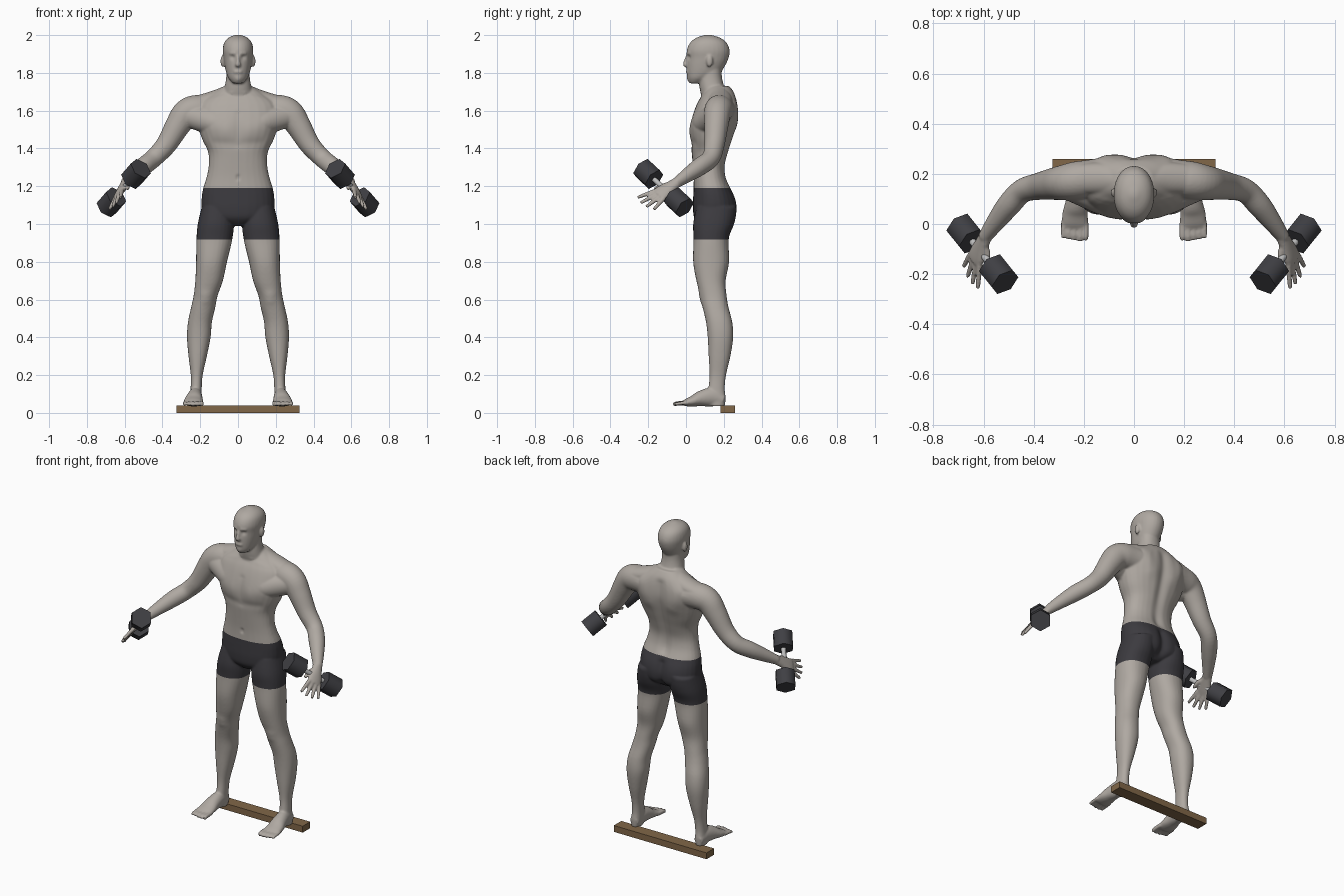
import bpy, bmesh, math
from mathutils import Vector, Matrix

cube = bpy.data.objects.get("Cube")
if cube:
    bpy.data.objects.remove(cube)


def material(name, r, g, b):
    mat = bpy.data.materials.new(name)
    mat.use_nodes = True
    mat.diffuse_color = (r, g, b, 1)
    mat.node_tree.nodes["Principled BSDF"].inputs["Base Color"].default_value = (r, g, b, 1)
    return mat


skin = material("grey skin", .43, .395, .36)
cloth = material("dark shorts", .045, .043, .05)
iron = material("dark iron", .05, .05, .057)
steel = material("light steel", .5, .5, .5)
wood = material("brown wood", .22, .135, .065)


def add_object(name, bm, *mats):
    mesh = bpy.data.meshes.new(name)
    bmesh.ops.recalc_face_normals(bm, faces=bm.faces[:])
    bm.to_mesh(mesh)
    bm.free()
    for mat in mats:
        mesh.materials.append(mat)
    obj = bpy.data.objects.new(name, mesh)
    bpy.context.collection.objects.link(obj)
    return obj


def spline(rows, steps=5):
    """Smoothly interpolate rows of numbers."""
    out = []
    last = len(rows) - 1
    for i in range(last):
        quad = list(zip(rows[max(i - 1, 0)], rows[i], rows[i + 1], rows[min(i + 2, last)]))
        for k in range(steps):
            t = k / steps
            out.append([b + .5 * t * (c - a + t * (2 * a - 5 * b + 4 * c - d
                        + t * (3 * (b - c) + d - a))) for a, b, c, d in quad])
    out.append(list(rows[last]))
    return out


def power(value, p):
    return math.copysign(abs(value) ** p, value)


def loft(bm, rings):
    """Skin a closed tube over (centre, axis_u, axis_v, roundness) rings."""
    count = 28
    angles = [math.tau * k / count for k in range(count)]
    loops = [[bm.verts.new(c + u * power(math.cos(a), p) + v * power(math.sin(a), p))
              for a in angles] for c, u, v, p in rings]
    for low, high in zip(loops, loops[1:]):
        for k in range(count):
            j = (k + 1) % count
            bm.faces.new((low[k], low[j], high[j], high[k]))
    bm.faces.new(loops[0])
    bm.faces.new(loops[-1])


def column(bm, rows, side=1, p=.9):
    """Level sections given as height, x range and y range."""
    loft(bm, [(Vector((side * (x0 + x1) / 2, (y0 + y1) / 2, z)),
               Vector(((x1 - x0) / 2, 0, 0)), Vector((0, (y1 - y0) / 2, 0)), p)
              for z, x0, x1, y0, y1 in spline(rows)])


def trunk(bm, rows, p=.9):
    column(bm, [(z, -half, half, y0, y1) for z, y0, y1, half in rows], 1, p)


def tube(bm, rows, side, ref):
    """Sections across a path: x, y, z, radius along ref, other radius."""
    rows = [(side * r[0], *r[1:]) for r in spline(rows)]
    ref = Vector((side * ref[0], ref[1], ref[2]))
    points = [Vector(r[:3]) for r in rows]
    rings = []
    for i, row in enumerate(rows):
        t = (points[min(i + 1, len(rows) - 1)] - points[max(i - 1, 0)]).normalized()
        u = (ref - t * ref.dot(t)).normalized()
        rings.append((points[i], u * row[3], t.cross(u) * row[4], 1))
    loft(bm, rings)


# Torso, neck and head
body = bmesh.new()
trunk(body, [(.99, .08, .2, .04), (1.03, .045, .25, .16), (1.08, .037, .262, .19),
             (1.14, .038, .253, .192), (1.19, .04, .235, .184), (1.25, .04, .212, .166),
             (1.31, .036, .207, .155), (1.38, .03, .225, .158), (1.45, .024, .247, .19),
             (1.52, .026, .265, .212), (1.58, .037, .275, .222), (1.64, .06, .272, .205),
             (1.69, .09, .258, .14), (1.73, .11, .23, .075)], .85)
trunk(body, [(1.64, .09, .24, .09), (1.72, .072, .205, .072),
             (1.78, .07, .19, .062), (1.84, .08, .19, .06)])
trunk(body, [(1.745, .02, .08, .026), (1.77, .01, .13, .049), (1.8, .005, .18, .062),
             (1.84, .004, .208, .071), (1.88, .006, .226, .077), (1.92, .004, .231, .081),
             (1.96, .022, .215, .073), (1.986, .055, .18, .05), (2.002, .105, .13, .012)], .96)
tube(body, [(0, .008, 1.892, .008, .008), (0, -.002, 1.865, .009, .009),
            (0, -.004, 1.845, .015, .012), (0, .005, 1.835, .013, .008)], 1, (1, 0, 0))

GRIP = Vector((.51, .63, -.59))
for s in (-1, 1):
    # Ears
    place = Matrix.Translation((s * .081, .125, 1.862)) @ Matrix.Diagonal((.012, .018, .032, 1))
    bmesh.ops.create_uvsphere(body, u_segments=16, v_segments=10, radius=1, matrix=place)
    # Legs
    column(body, [(1.09, .03, .192, .055, .258), (1, .022, .213, .038, .25),
                  (.92, .03, .22, .04, .226), (.8, .058, .222, .038, .228),
                  (.7, .08, .226, .055, .21), (.62, .108, .235, .076, .215),
                  (.56, .12, .248, .088, .225), (.48, .138, .265, .106, .245),
                  (.4, .145, .27, .115, .25), (.3, .165, .262, .12, .235),
                  (.2, .187, .25, .125, .212), (.13, .192, .251, .118, .205),
                  (.08, .193, .255, .11, .21), (.036, .197, .254, .12, .206)], s)
    # Feet and toes
    tube(body, [(.225, .2, .066, .027, .03), (.226, .14, .083, .036, .05),
                (.231, .08, .076, .044, .042), (.235, .04, .063, .051, .03),
                (.236, .005, .055, .053, .021), (.237, -.012, .051, .05, .015)], s, (1, 0, 0))
    for i in range(5):
        x, r, tip = .193 + .0225 * i, .0125 - .0008 * i, -.068 + .004 * abs(i - 1)
        tube(body, [(x, .01, .053, r, r), (x, tip + .02, .05, r, r),
                    (x, tip, .044, r * .9, r * .9)], s, (1, 0, 0))
    # Trapezius and chest-to-shoulder muscles
    tube(body, [(.04, .17, 1.695, .05, .045), (.12, .18, 1.665, .06, .043),
                (.22, .18, 1.635, .06, .043)], s, (0, 1, 0))
    tube(body, [(.06, .1, 1.53, .065, .065), (.15, .11, 1.545, .06, .068),
                (.25, .145, 1.57, .054, .062)], s, (0, 1, 0))
    # Arms
    tube(body, [(.13, .185, 1.6, .07, .075), (.22, .175, 1.605, .076, .078),
                (.275, .166, 1.583, .071, .075), (.32, .16, 1.52, .064, .066),
                (.38, .15, 1.42, .054, .055), (.445, .132, 1.35, .048, .049),
                (.5, .075, 1.305, .047, .048), (.55, .01, 1.26, .038, .039),
                (.597, -.055, 1.215, .026, .028)], s, (0, 1, 0))
    # Palms, fingers and thumbs
    tube(body, [(.59, -.045, 1.222, .028, .025), (.609, -.085, 1.195, .035, .022),
                (.627, -.125, 1.168, .045, .018), (.637, -.148, 1.152, .041, .014)], s, GRIP)
    for i in range(4):
        spread = -.034 + .0227 * i
        base = Vector((.633, -.14, 1.155)) + GRIP * spread
        reach = Vector((.2, -.8, -.5)) * (.1, .11, .105, .085)[i]
        tip = base + reach + GRIP * spread * .75
        tube(body, [(*base, .0125, .0125), (*base.lerp(tip, .5), .011, .011),
                    (*tip, .009, .009)], s, GRIP)
    tube(body, [(.6, -.075, 1.208, .016, .016), (.585, -.12, 1.203, .013, .013),
                (.585, -.168, 1.185, .009, .009)], s, GRIP)

# Fuse the body into one skin
man = add_object("body", body)
fuse = man.modifiers.new("fuse", 'REMESH')
fuse.mode = 'VOXEL'
fuse.voxel_size = .006
soften = man.modifiers.new("soften", 'SMOOTH')
soften.factor = .5
soften.iterations = 5
bpy.context.view_layer.update()
fused = bpy.data.meshes.new_from_object(man.evaluated_get(bpy.context.evaluated_depsgraph_get()))
man.modifiers.clear()
man.data = fused
fused.materials.clear()
fused.materials.append(skin)
fused.materials.append(cloth)

# Muscle and face relief: start, end, radius, push along the normal
RELIEF = [((.07, .03, 1.5), (.13, .04, 1.52), .055, .009),      # chest
          ((0, .03, 1.42), (0, .04, 1.58), .018, -.004),        # breastbone
          ((.03, .02, 1.425), (.12, .04, 1.43), .025, -.004),   # under chest
          ((0, .04, 1.24), (0, .04, 1.25), .01, -.006),         # navel
          ((0, .21, 1.22), (0, .28, 1.66), .03, -.013),         # spine
          ((.09, .27, 1.53), (.13, .27, 1.62), .05, .01),       # shoulder blade
          ((.09, .26, 1.06), (.09, .26, 1.11), .07, .011),      # buttock
          ((0, .25, 1.01), (0, .25, 1.15), .024, -.014),        # cleft
          ((.03, .012, 1.883), (.034, .012, 1.883), .013, -.007),  # eye socket
          ((.02, .005, 1.902), (.04, .015, 1.902), .01, .004),  # brow
          ((0, .003, 1.806), (.015, .005, 1.805), .009, .005),  # lips
          ((0, .01, 1.765), (0, .01, 1.768), .016, .005),       # chin
          ((.17, .08, .6), (.17, .08, .62), .03, .006),         # kneecap
          ((.04, .07, 1.69), (.2, .1, 1.67), .014, .004)]       # collarbone
bm = bmesh.new()
bm.from_mesh(fused)
bm.normal_update()
strokes = [(Vector(a), Vector(b) - Vector(a), r, push) for a, b, r, push in RELIEF]
for v in bm.verts:
    spot = Vector((abs(v.co.x), v.co.y, v.co.z))
    if spot.x > .3:
        continue
    amount = 0
    for a, line, r, push in strokes:
        if a.z - 2.5 * r < spot.z < a.z + line.z + 2.5 * r:
            t = min(max((spot - a).dot(line) / line.length_squared, 0), 1)
            amount += push * math.exp(-(spot - a - line * t).length_squared / r ** 2)
    v.co += v.normal * amount

# Shorts between two level cuts
HEM, WAIST = .918, 1.19
for z in (HEM, WAIST):
    bmesh.ops.bisect_plane(bm, geom=bm.verts[:] + bm.edges[:] + bm.faces[:],
                           plane_co=(0, 0, z), plane_no=(0, 0, 1))
for f in bm.faces:
    c = f.calc_center_median()
    f.material_index = int(HEM < c.z < WAIST and abs(c.x) < .35)
    f.smooth = True
bm.to_mesh(fused)
bm.free()


# Dumbbells
def bar(bm, centre, axis, sides, radius, length):
    spin = axis.to_track_quat('Z', 'Y').to_matrix().to_4x4()
    bmesh.ops.create_cone(bm, cap_ends=True, segments=sides, radius1=radius, radius2=radius,
                          depth=length, matrix=Matrix.Translation(centre) @ spin)


for s, side in ((-1, "right"), (1, "left")):
    front, back = Vector((s * .54, -.2, 1.265)), Vector((s * .67, -.038, 1.115))
    axis = back - front
    weights, handle = bmesh.new(), bmesh.new()
    for end in (front, back):
        bar(weights, end, axis, 6, .062, .1)
    bar(handle, (front + back) / 2, axis, 16, .014, axis.length)
    for obj in (add_object(side + "_weights", weights, iron),
                add_object(side + "_handle", handle, steel)):
        for face in obj.data.polygons:
            face.use_smooth = len(face.vertices) == 4

# Plank under the heels
plank = bmesh.new()
bmesh.ops.create_cube(plank, size=1, matrix=Matrix.Translation((0, .221, .02))
                      @ Matrix.Diagonal((.65, .075, .04, 1)))
add_object("heel_plank", plank, wood)
